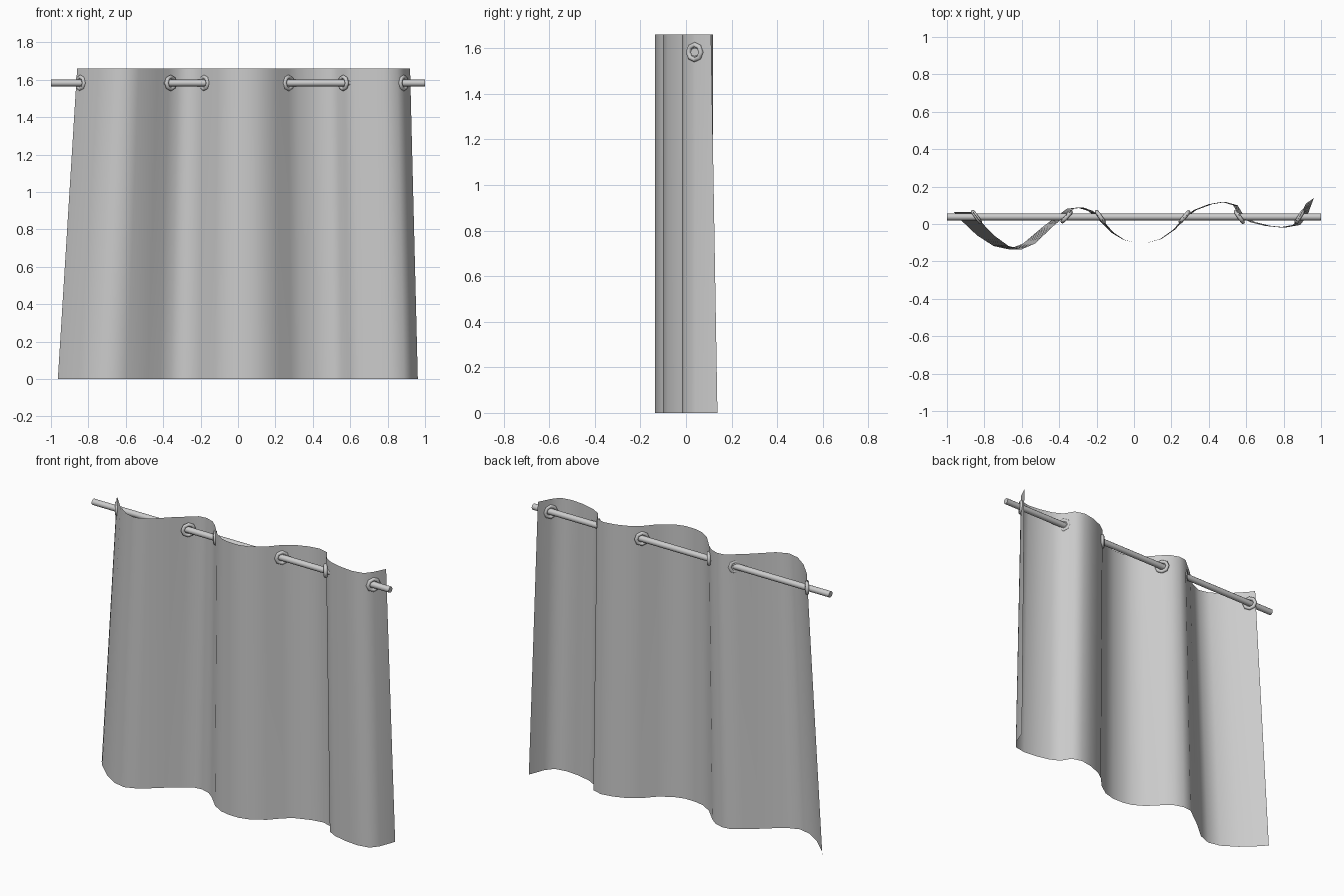
import bpy, bmesh, math

if "Cube" in bpy.data.objects:
    bpy.data.objects.remove(bpy.data.objects["Cube"])

ROD_Y, ROD_Z, TOP_Z = 0.038, 1.583, 1.66

# Wavy top edge of the cloth, left to right
wave = [(-.86, .065), (-.835, .03), (-.75, -.06), (-.67, -.118), (-.60, -.135),
        (-.53, -.105), (-.43, -.01), (-.37, .04), (-.32, .082), (-.27, .088),
        (-.22, .07), (-.18, .035), (-.11, -.045), (-.05, -.085), (0, -.098),
        (.07, -.1), (.14, -.08), (.21, -.03), (.27, .038), (.32, .075),
        (.40, .106), (.47, .118), (.53, .1), (.565, .04), (.62, .01),
        (.70, -.01), (.78, -.018), (.85, -.005), (.885, .04), (.92, .11)]

def finish(obj, name, angle):
    obj.name = name
    bpy.ops.object.select_all(action='DESELECT')
    obj.select_set(True)
    bpy.context.view_layer.objects.active = obj
    bpy.ops.object.shade_smooth_by_angle(angle=math.radians(angle))

# Curtain cloth: single sheet, spreading sideways towards the hem
bm = bmesh.new()
rows = 8
grid = []
for j in range(rows + 1):
    t = 1 - j / rows
    row = []
    for i, (x, y) in enumerate(wave):
        spread = 0.12 if x < 0 else 0.045
        dy = 0.028 * t if i == len(wave) - 1 else 0
        row.append(bm.verts.new((x * (1 + spread * t), y + dy, TOP_Z * j / rows)))
    grid.append(row)
for a, b in zip(grid, grid[1:]):
    for i in range(len(wave) - 1):
        bm.faces.new((a[i], a[i + 1], b[i + 1], b[i]))
mesh = bpy.data.meshes.new("curtain_cloth")
bm.to_mesh(mesh)
bm.free()
cloth = bpy.data.objects.new("curtain_cloth", mesh)
bpy.context.collection.objects.link(cloth)
finish(cloth, "curtain_cloth", 80)

# Curtain rod
bpy.ops.mesh.primitive_cylinder_add(vertices=12, radius=0.018, depth=2,
                                    location=(0, ROD_Y, ROD_Z),
                                    rotation=(0, math.pi / 2, 0))
finish(bpy.context.object, "curtain_rod", 40)

# Eyelet rings lying in the cloth where it crosses the rod
for n, (x, heading) in enumerate([(-.842, -55), (-.36, 48), (-.18, -55),
                                  (.27, 50), (.563, -55), (.885, 58)]):
    bpy.ops.mesh.primitive_torus_add(major_segments=8, minor_segments=8,
                                     major_radius=0.033, minor_radius=0.011,
                                     location=(x, ROD_Y, ROD_Z),
                                     rotation=(math.pi / 2, 0, math.radians(heading)))
    finish(bpy.context.object, f"eyelet_ring_{n + 1}", 50)
